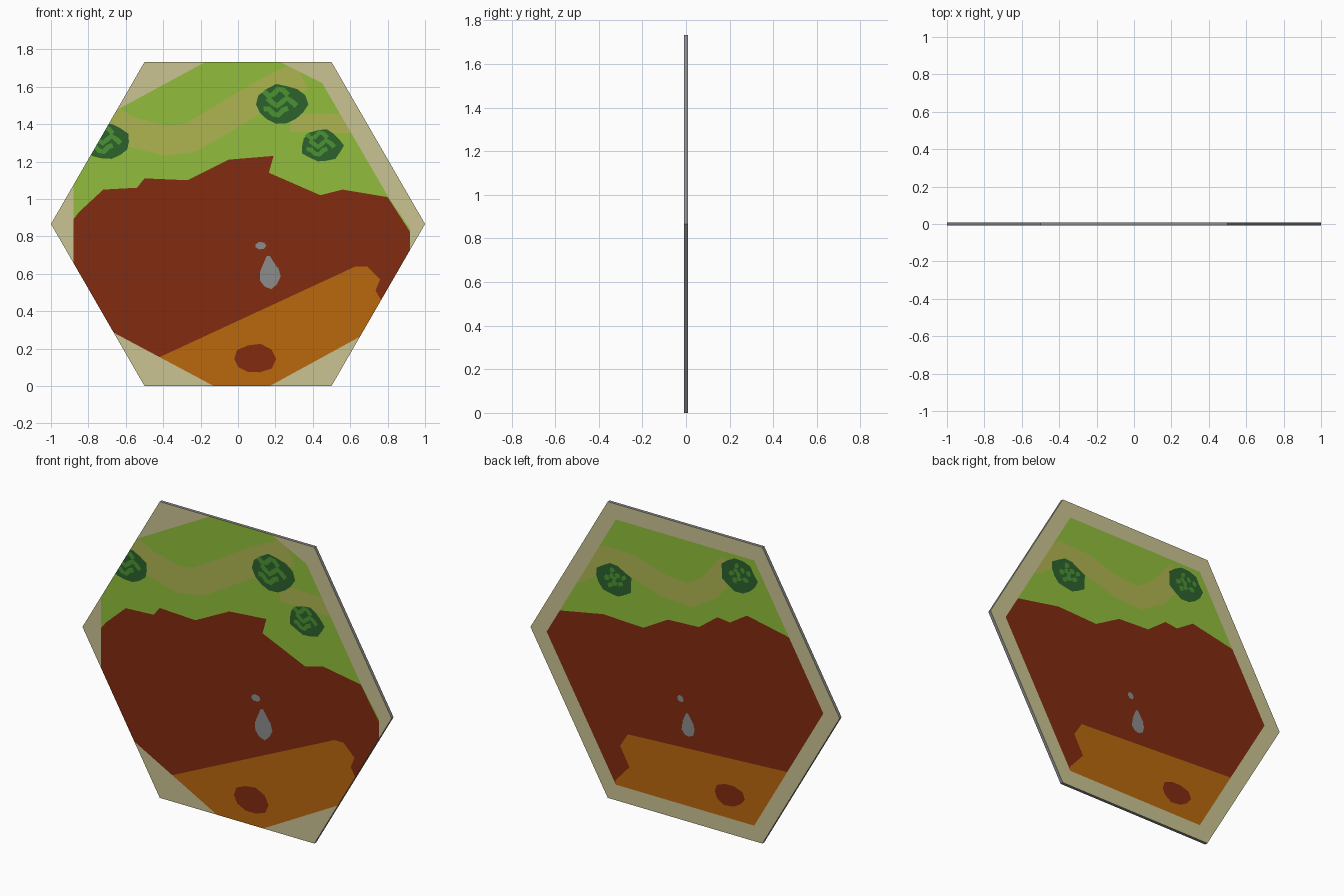
import bpy, math, random
from mathutils import Vector
from mathutils.geometry import delaunay_2d_cdt

if "Cube" in bpy.data.objects:
    bpy.data.objects.remove(bpy.data.objects["Cube"])

random.seed(4)
H = math.sqrt(3) / 2
HALF = 0.009          # half the tile thickness

COLOURS = {"sand": "CBC392", "grass": "91BE3C", "path": "AFB550", "red_soil": "822B10",
           "orange_soil": "BA680E", "bush_dark": "2C622C", "bush_light": "4B9232", "grey": "8C8C8C"}
NAMES = list(COLOURS)
MATS = []
for name, code in COLOURS.items():
    mat = bpy.data.materials.new(name)
    rgb = [c / 255 for c in bytes.fromhex(code)]
    mat.diffuse_color = [((c + 0.055) / 1.055) ** 2.4 for c in rgb] + [1]
    mat.use_nodes = True
    mat.node_tree.nodes["Principled BSDF"].inputs["Base Color"].default_value = mat.diffuse_color
    MATS.append(mat)


def blob(cx, cz, rx, rz, n=14, wobble=0.1):
    pts = []
    for i in range(n):
        a, k = i * math.tau / n, 1 + random.uniform(-wobble, wobble)
        pts.append((cx + rx * k * math.cos(a), cz + rz * k * math.sin(a)))
    return pts


def hexagon(r, cz):
    return blob(0, cz, r, r, 6, 0)


def ribbon(line, w):
    left, right = [], []
    for i, p in enumerate(line):
        a, b = Vector(line[max(i - 1, 0)]), Vector(line[min(i + 1, len(line) - 1)])
        d = (b - a).normalized() * w
        left.append((p[0] - d.y, p[1] + d.x))
        right.append((p[0] + d.y, p[1] - d.x))
    return left + right[::-1]


def below(skyline, floor):
    """Everything from a skyline down to a level."""
    return skyline + [(skyline[-1][0], floor), (skyline[0][0], floor)]


def rock(x, z, r):
    """Rounded stone with a tapering neck."""
    return [("grey", blob(x, z, r, r * 1.25, 9)),
            ("grey", [(x - r * .9, z + r * .6), (x + r * .9, z + r * .6), (x, z + r * 2), (x - r * .3, z + r * 2)])]


def bush(x, z, r, squiggles):
    """Dark leafy blob with light squiggles (front) or a speckled middle (back)."""
    out = [("bush_dark", blob(x, z, r, r * .8))]
    if squiggles:
        for k in (-1, 0, 1):
            line = [(x + r * (t * .2 - .15 * k * k), z + r * (k * .4 + .1 + .16 * math.sin(t * 1.5 + k)))
                    for t in range(-3, 4 - k * k)]
            out.append(("bush_light", ribbon(line, r * .11)))
    else:
        for i in range(9):
            d = r * .2 * math.sqrt(i)
            out.append(("bush_light", blob(x + d * math.cos(i * 2.4), z + r * .1 + d * .8 * math.sin(i * 2.4),
                                           r * .15, r * .14, 6, .3)))
    return out


def picture(name, layers, place):
    """Cut one flat face into coloured regions; later layers win, all kept inside layer 1."""
    verts, faces = [], []
    for _, pts in layers:
        area = sum(p[0] * q[1] - q[0] * p[1] for p, q in zip(pts, pts[1:] + pts[:1]))
        if area < 0:
            pts = pts[::-1]
        faces.append(list(range(len(verts), len(verts) + len(pts))))
        verts += [Vector(p) for p in pts]
    v, _, f, _, _, ids = delaunay_2d_cdt(verts, [], faces, 1, 1e-5)
    keep = [(t, i) for t, i in zip(f, ids) if 0 in i]
    me = bpy.data.meshes.new(name)
    me.from_pydata([place(*p) for p in v], [], [t for t, _ in keep])
    for m in MATS:
        me.materials.append(m)
    for poly, (_, i) in zip(me.polygons, keep):
        poly.material_index = NAMES.index(layers[max(i)][0] if 1 in i else "sand")
    bpy.context.collection.objects.link(bpy.data.objects.new(name, me))


# front face: picture area, path, soil, stones, bushes
area = [(.21, 1.74), (.45, 1.62), (.81, 1), (.92, .84), (.92, .41), (.17, 0), (-.13, 0),
        (-.88, .4), (-.88, 1.35), (-.16, 1.74)]
trail = [(-.7, 1.43), (-.58, 1.36), (-.38, 1.31), (-.25, 1.33), (-.08, 1.43), (.12, 1.55), (.34, 1.66)]
skyline = [(-.95, .8), (-.85, .93), (-.72, 1.05), (-.54, 1.06), (-.5, 1.11), (-.27, 1.1), (-.05, 1.21),
           (.19, 1.23), (.165, 1.14), (.44, 1.02), (.56, 1.05), (.8, 1.01), (1, .7)]
ledge = [(-.45, .14), (.63, .64), (.69, .64), (.76, .57), (.735, .51), (.8, .4)]
front = [("sand", hexagon(1, H)), ("grass", area), ("path", ribbon(trail, .08)),
         ("path", ribbon([(.28, 1.41), (.65, 1.4)], .05)),
         ("red_soil", below(skyline, -.1)), ("orange_soil", below(ledge, -.1)),
         ("red_soil", blob(.085, .145, .11, .08, 10)), ("grey", blob(.12, .75, .03, .02, 7))]
front += rock(.17, .585, .055)
for x, z, r in ((.235, 1.505, .13), (.45, 1.285, .11), (-.7, 1.305, .12)):
    front += bush(x, z, r, True)
picture("front_face", front, lambda x, z: (x, -HALF, z))

# back face: a similar scene inside an even border
trail = [(-.72, .4), (-.5, .54), (-.33, .53), (-.13, .47), (.03, .46), (.16, .54), (.29, .7)]
skyline = [(-.95, .12), (-.53, .2), (-.27, .19), (-.11, .28), (.09, .29), (.21, .38), (.29, .37),
           (.4, .44), (.7, .38), (.95, .3)]
ledge = [(-.45, -.75), (-.36, -.65), (-.42, -.54), (-.37, -.46), (.75, -.4)]
back = [("sand", hexagon(1, 0)), ("grass", hexagon(.895, 0)), ("path", ribbon(trail, .068)),
        ("red_soil", below(skyline, -.95)), ("orange_soil", below(ledge, -.95)),
        ("red_soil", blob(.285, -.64, .1, .065, 10)), ("grey", blob(-.03, -.16, .022, .02, 7))]
back += rock(.02, -.32, .043)
for x, z, r in ((-.46, .416, .115), (.347, .657, .115)):
    back += bush(x, z, r, False)
picture("back_face", back, lambda u, v: (-u, HALF, v + H))

# grey rim around the tile
rim = bpy.data.meshes.new("tile_rim")
rim.from_pydata([(x, y, z) for y in (-HALF, HALF) for x, z in hexagon(1, H)], [],
                [(i, i + 6, (i + 1) % 6 + 6, (i + 1) % 6) for i in range(6)])
rim.materials.append(MATS[NAMES.index("grey")])
bpy.context.collection.objects.link(bpy.data.objects.new("tile_rim", rim))
